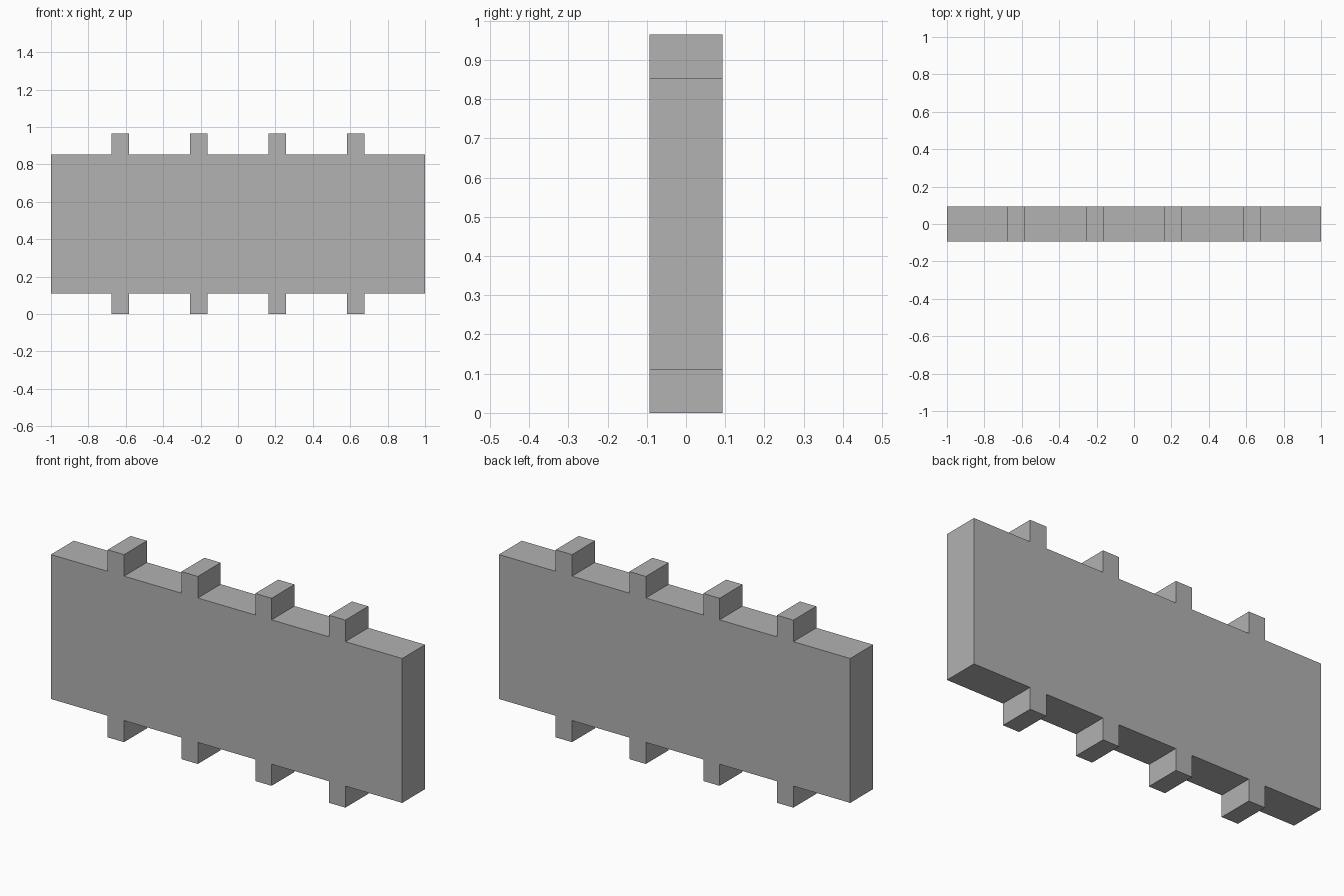
import bpy
import bmesh

cube = bpy.data.objects.get("Cube")
if cube:
    bpy.data.objects.remove(cube, do_unlink=True)

HALF_LENGTH, HALF_DEPTH = 1.0, 0.093
HEIGHT, TAB_HEIGHT, TAB_WIDTH = 0.965, 0.111, 0.093
TAB_CENTRES = [-0.63, -0.21, 0.21, 0.63]

# Plain grey material
grey = bpy.data.materials.new("plain_grey")
grey.use_nodes = True
colour = (0.445, 0.445, 0.445, 1.0)
grey.diffuse_color = colour
grey.node_tree.nodes["Principled BSDF"].inputs["Base Color"].default_value = colour

# Lower outline with tabs, left to right
lower = [(-HALF_LENGTH, TAB_HEIGHT)]
for c in TAB_CENTRES:
    a, b = c - TAB_WIDTH / 2, c + TAB_WIDTH / 2
    lower += [(a, TAB_HEIGHT), (a, 0), (b, 0), (b, TAB_HEIGHT)]
lower.append((HALF_LENGTH, TAB_HEIGHT))

# Upper outline mirrors the lower one
outline = lower + [(x, HEIGHT - z) for x, z in reversed(lower)]

# Extrude the outline into one solid panel
bm = bmesh.new()
face = bm.faces.new([bm.verts.new((x, -HALF_DEPTH, z)) for x, z in outline])
result = bmesh.ops.extrude_face_region(bm, geom=[face], use_keep_orig=True)
moved = [v for v in result["geom"] if isinstance(v, bmesh.types.BMVert)]
bmesh.ops.translate(bm, verts=moved, vec=(0, 2 * HALF_DEPTH, 0))
bmesh.ops.recalc_face_normals(bm, faces=bm.faces)

mesh = bpy.data.meshes.new("tabbed_panel")
bm.to_mesh(mesh)
bm.free()
mesh.materials.append(grey)
panel = bpy.data.objects.new("tabbed_panel", mesh)
bpy.context.collection.objects.link(panel)
